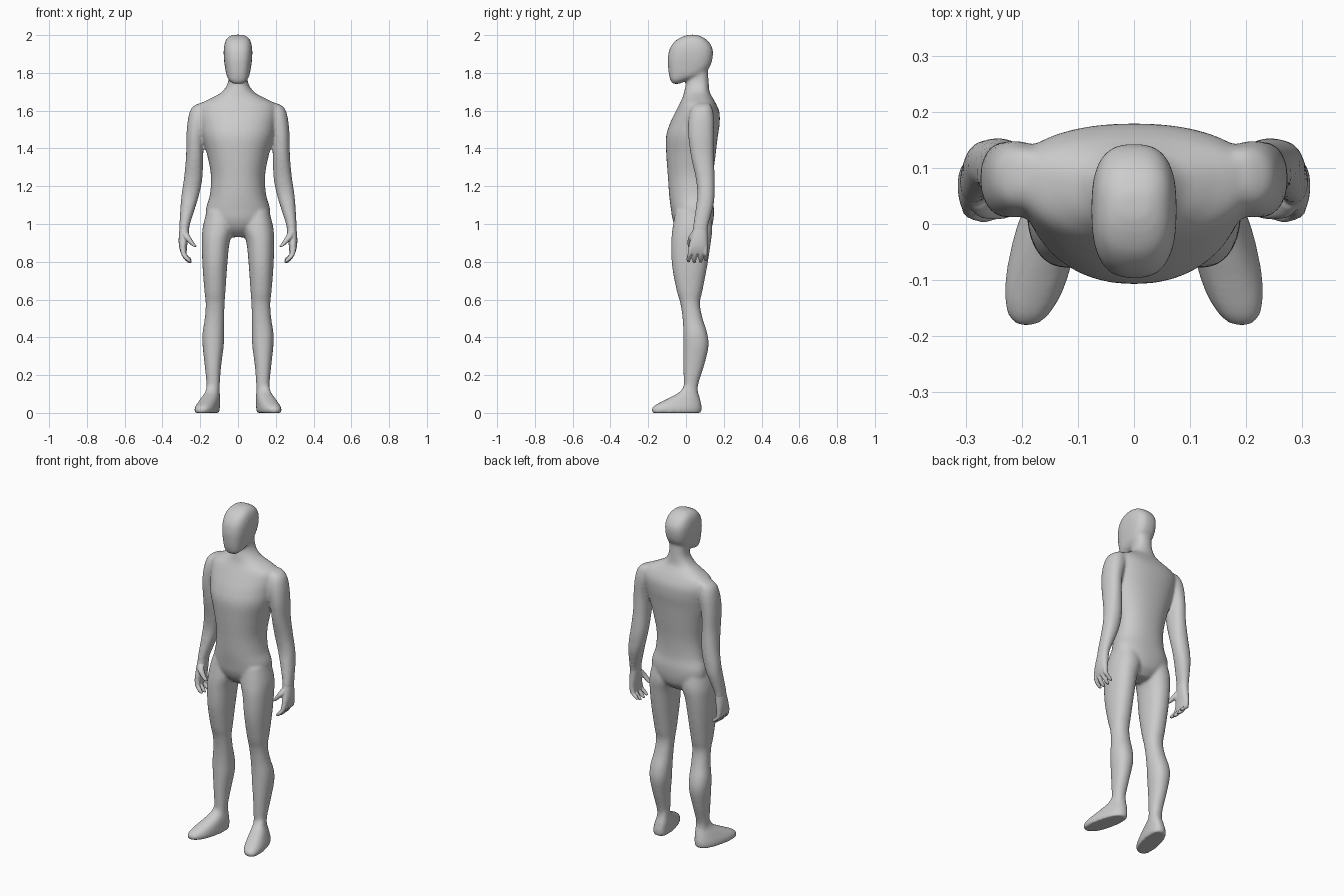
import bpy, bmesh, math


def spline(rows, steps=5):
    # Catmull-Rom interpolation between section rows
    out = []
    for i in range(len(rows) - 1):
        a, b = rows[max(i - 1, 0)], rows[i]
        c, d = rows[i + 1], rows[min(i + 2, len(rows) - 1)]
        for s in range(steps):
            t = s / steps
            out.append([q + 0.5 * t * (r - p + t * (2 * p - 5 * q + 4 * r - w + t * (3 * (q - r) + w - p)))
                        for p, q, r, w in zip(a, b, c, d)])
    out.append(list(rows[-1]))
    return out


def loft(bm, rows, side=1, power=2.2, mid=0.5, skew=0.0, n=40):
    # rows: (z, x min, x max, y front, y back); superellipse rings, capped
    rings = []
    for z, x0, x1, y0, y1 in spline(rows):
        cx, rx = (x0 + x1) / 2, max((x1 - x0) / 2, 0.002)
        cy = y0 + mid * (y1 - y0)
        ring = []
        for k in range(n):
            a = 2 * math.pi * k / n
            c, s = math.cos(a), math.sin(a)
            dx = math.copysign(abs(c) ** (2 / power), c) * rx
            dy = math.copysign(abs(s) ** (2 / power), s) * ((y1 - cy) if s > 0 else (cy - y0))
            ring.append(bm.verts.new((side * (cx + dx + skew * dy), cy + dy, z)))
        rings.append(ring)
    faces = [bm.faces.new(rings[0][::-1]), bm.faces.new(rings[-1])]
    for lo, hi in zip(rings, rings[1:]):
        for k in range(n):
            j = (k + 1) % n
            faces.append(bm.faces.new((lo[k], lo[j], hi[j], hi[k])))
    bmesh.ops.recalc_face_normals(bm, faces=faces)


def finish(bm, name, voxel, smooth):
    # fuse the overlapping lofts into one smooth skin
    me = bpy.data.meshes.new(name)
    bm.to_mesh(me)
    bm.free()
    ob = bpy.data.objects.new(name, me)
    bpy.context.collection.objects.link(ob)
    m = ob.modifiers.new("fuse", 'REMESH')
    m.mode = 'VOXEL'
    m.voxel_size = voxel
    m.use_smooth_shade = True
    s = ob.modifiers.new("blend", 'SMOOTH')
    s.factor = 0.5
    s.iterations = smooth
    return ob


def centred(rows):
    return [(z, -h, h, f, b) for z, h, f, b in rows]


# torso and neck: z, half width, front, back
torso = centred([
    (0.93, .05, .00, .09), (0.97, .11, -.045, .13), (1.02, .162, -.07, .145),
    (1.08, .170, -.08, .148), (1.15, .150, -.089, .140), (1.25, .143, -.096, .143),
    (1.36, .162, -.104, .156), (1.46, .190, -.106, .168), (1.53, .203, -.086, .178),
    (1.59, .212, -.058, .177), (1.635, .200, -.035, .160), (1.67, .135, -.018, .140),
    (1.70, .085, -.010, .125), (1.75, .053, .000, .120), (1.83, .050, .000, .115)])
# head
head = centred([
    (1.742, .025, -.070, -.035), (1.76, .047, -.082, .005), (1.79, .061, -.090, .085),
    (1.83, .069, -.095, .125), (1.88, .075, -.096, .141), (1.93, .075, -.085, .140),
    (1.97, .066, -.056, .115), (1.992, .048, -.018, .082), (2.002, .025, .015, .055)])
leg = [
    (1.07, .03, .165, -.055, .125), (0.98, .022, .187, -.071, .139), (0.90, .045, .191, -.078, .131),
    (0.78, .057, .188, -.074, .113), (0.65, .066, .178, -.050, .088), (0.58, .071, .171, -.030, .074),
    (0.50, .073, .176, -.018, .088), (0.42, .073, .188, -.014, .113), (0.35, .076, .187, -.014, .119),
    (0.25, .089, .176, -.014, .096), (0.14, .097, .166, -.012, .063), (0.07, .096, .168, -.015, .070),
    (0.03, .098, .168, -.015, .072)]
foot = [
    (0.0, .108, .220, -.178, .080), (0.02, .106, .221, -.183, .083), (0.04, .105, .214, -.165, .082),
    (0.06, .102, .202, -.128, .078), (0.08, .100, .190, -.088, .073), (0.11, .099, .172, -.035, .064),
    (0.14, .100, .164, -.012, .060)]
arm = [
    (1.64, .165, .205, .055, .125), (1.615, .150, .245, .030, .138), (1.56, .155, .264, .014, .148),
    (1.47, .180, .273, .012, .147), (1.36, .184, .275, .026, .147), (1.25, .188, .285, .050, .152),
    (1.17, .202, .297, .060, .152), (1.10, .222, .304, .054, .146), (1.00, .254, .310, .039, .120),
    (0.955, .261, .311, .034, .112)]
palm = [
    (1.01, .256, .304, .045, .112), (0.97, .259, .310, .036, .113), (0.92, .264, .314, .024, .114),
    (0.88, .270, .312, .014, .115), (0.85, .272, .304, .014, .114), (0.84, .276, .298, .018, .110)]
thumb = [
    (0.955, .262, .296, .028, .062), (0.93, .250, .288, .012, .046), (0.905, .235, .266, .008, .036),
    (0.885, .220, .245, .009, .029), (0.879, .219, .231, .012, .024)]

body = bmesh.new()
loft(body, torso, mid=0.62)
loft(body, head, power=2.7)
hands = bmesh.new()
for side in (1, -1):
    loft(body, leg, side)
    loft(body, foot, side, power=2.4, skew=-0.22)
    loft(body, arm, side)
    loft(hands, palm, side)
    loft(hands, thumb, side, power=2)
    # four curled fingers: base y, tip y, tip z
    for yb, yt, zt in ((.027, .014, .797), (.052, .044, .793), (.077, .078, .795), (.101, .104, .805)):
        ym = (yb + yt) / 2
        loft(hands, [(.875, .277, .307, yb - .013, yb + .013),
                     (.84, .272, .301, ym - .012, ym + .012),
                     (zt + .018, .253, .283, yt - .011, yt + .011),
                     (zt, .243, .262, yt - .007, yt + .007)], side, power=2, n=20)

finish(body, "body", 0.008, 9)
finish(hands, "hands", 0.004, 3)
